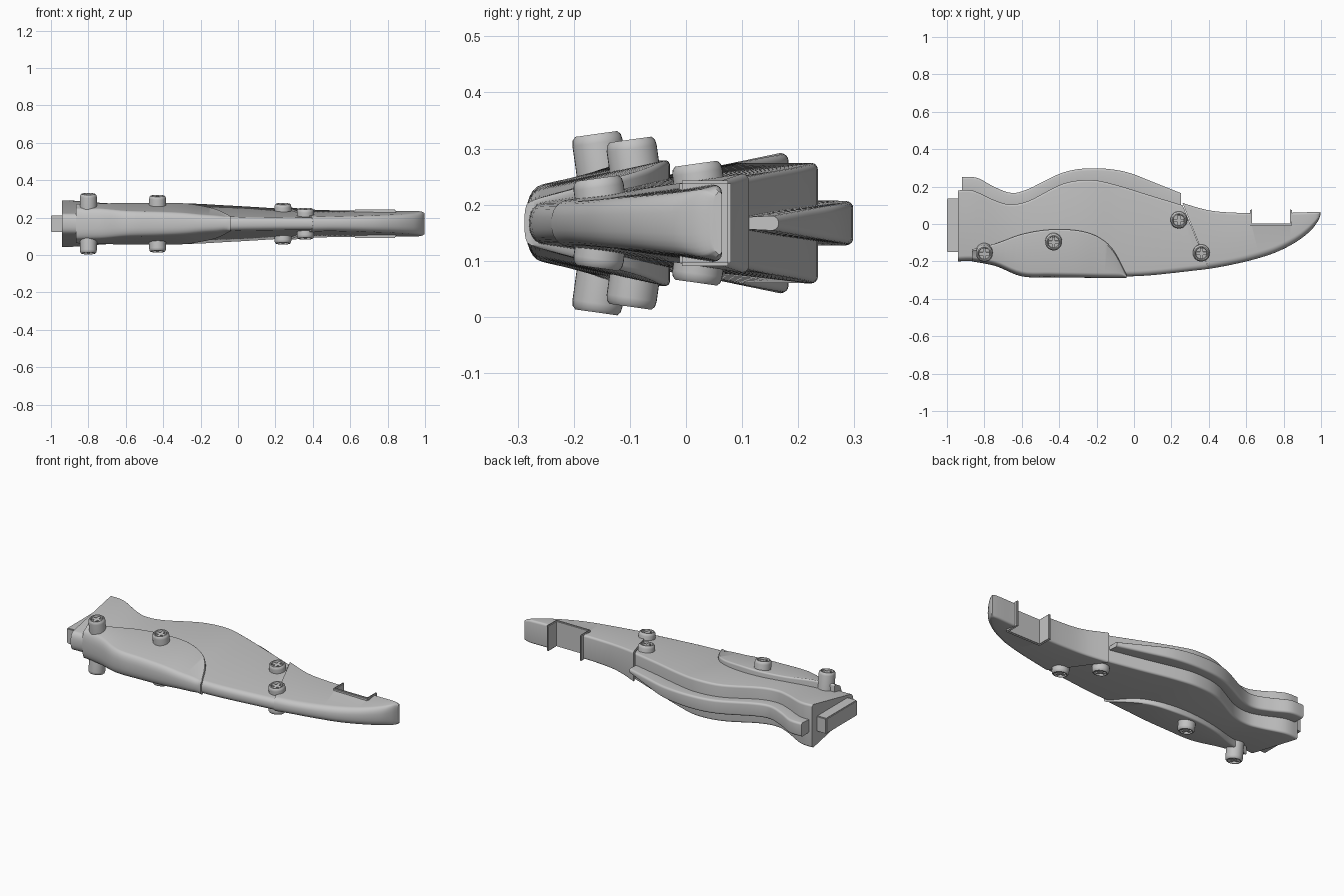
import bpy, bmesh, math
from mathutils import Matrix, Vector

MID = 0.167  # height of the mirror plane
cube = bpy.data.objects.get("Cube")
if cube:
    bpy.data.objects.remove(cube, do_unlink=True)

grey = bpy.data.materials.new("plain grey")
grey.use_nodes = True
color = (0.55, 0.55, 0.55, 1)
grey.diffuse_color = color
grey.node_tree.nodes["Principled BSDF"].inputs["Base Color"].default_value = color


def shade(obj):
    bpy.ops.object.select_all(action="DESELECT")
    obj.select_set(True)
    bpy.context.view_layer.objects.active = obj
    bpy.ops.object.shade_smooth_by_angle(angle=math.radians(32))


def finish(bm, name):
    bmesh.ops.recalc_face_normals(bm, faces=bm.faces)
    mesh = bpy.data.meshes.new(name)
    bm.to_mesh(mesh)
    bm.free()
    mesh.materials.append(grey)
    obj = bpy.data.objects.new(name, mesh)
    bpy.context.collection.objects.link(obj)
    shade(obj)
    return obj


def smooth_rows(rows, steps):
    """Catmull-Rom interpolation between the given stations."""
    out = []
    for i in range(len(rows) - 1):
        a, b, c, d = (rows[max(0, min(k, len(rows) - 1))] for k in range(i - 1, i + 3))
        for s in range(steps):
            t = s / steps
            out.append([q + t / 2 * (r - p + t * (2 * p - 5 * q + 4 * r - w
                        + t * (3 * (q - r) + w - p))) for p, q, r, w in zip(a, b, c, d)])
    return out + [list(rows[-1])]


def section(xf, yf, hf, xb, yb, hb, nose, corner):
    """Wedge-shaped ring: rounded at the front, small rounded corners at the back."""
    span = yb - yf
    nose, corner = min(nose, span * 0.4), min(corner, span * 0.3)
    half = []
    for k in range(7):
        a = math.pi / 2 * (k + 0.5) / 6.5
        half.append((yf + nose * (1 - math.sin(a)), hf * math.cos(a) ** 0.8 if k < 6 else 0))
    half.reverse()
    half.append((yf + nose, hf))
    for k in range(5):
        a = math.pi / 2 * k / 4
        half.append((yb - corner * (1 - math.sin(a)), hb - corner * (1 - math.cos(a))))
    ring = half + [(y, -h) for y, h in reversed(half[1:])]
    return [Vector((xf + (xb - xf) * (y - yf) / span, y, MID + h)) for y, h in ring]


def loft(name, rows, nose, corner, steps=5):
    bm = bmesh.new()
    rings = [[bm.verts.new(p) for p in section(*row, nose, corner)]
             for row in smooth_rows(rows, steps)]
    n = len(rings[0])
    for a, b in zip(rings, rings[1:]):
        for i in range(n):
            j = (i + 1) % n
            bm.faces.new((a[i], a[j], b[j], b[i]))
    bm.faces.new(rings[0])
    bm.faces.new(rings[-1])
    return finish(bm, name)


def straight(rows):
    """Stations whose front and back share one x."""
    return [(x, yf, hf, x, yb, hb) for x, yf, hf, yb, hb in rows]


def box(name, x, y, h, bevel=0.004):
    bm = bmesh.new()
    bmesh.ops.create_cube(bm, size=1)
    size = Vector((x[1] - x[0], y[1] - y[0], 2 * h))
    center = Vector((sum(x) / 2, sum(y) / 2, MID))
    bm.transform(Matrix.Translation(center) @ Matrix.Diagonal(size).to_4x4())
    if bevel:
        bmesh.ops.bevel(bm, geom=bm.edges[:], offset=bevel, segments=2, affect="EDGES")
    return finish(bm, name)


# Main handle body, flaring into a flat end
loft("handle_body", straight([
    (-.94, -.2, .055, .18, .125), (-.86, -.198, .055, .178, .122),
    (-.74, -.21, .055, .125, .112),
    (-.66, -.235, .055, .105, .108), (-.56, -.265, .055, .125, .107),
    (-.38, -.275, .055, .215, .107), (-.23, -.28, .05, .235, .107),
    (-.1, -.28, .04, .21, .1), (.08, -.275, .036, .155, .09)])
    + [(.4, -.24, .034, .26, .1, .078)], nose=.03, corner=.012)

# Peg on the flat end
box("end_peg", (-1, -.9), (-.15, .135), .045)

# Raised cover wrapped around the front of the handle
loft("grip_cover", straight([
    (-.865, -.2, .084, -.135, .104), (-.74, -.225, .082, -.105, .108),
    (-.6, -.28, .07, -.055, .111), (-.45, -.285, .066, -.03, .112),
    (-.3, -.287, .06, -.035, .11), (-.19, -.288, .05, -.07, .095),
    (-.11, -.288, .045, -.14, .075), (-.04, -.288, .036, -.27, .04)]),
    nose=.03, corner=.009)

# Wavy rail along the back
loft("back_rail", straight([
    (-.92, .16, .036, .25, .04), (-.84, .15, .036, .247, .04),
    (-.75, .1, .036, .2, .04), (-.66, .08, .036, .167, .04),
    (-.57, .09, .036, .185, .04), (-.38, .19, .034, .275, .04),
    (-.22, .2, .03, .298, .039), (-.05, .17, .025, .28, .034),
    (.1, .12, .018, .225, .024), (.25, .08, .01, .165, .013)]),
    nose=.01, corner=.012)

# Pointed front section with a notch cut in its back edge
blade = loft("tip_section", [
    (.4, -.24, .042, .26, .112, .088), (.5, -.222, .04, .4, .073, .075),
    (.62, -.195, .042, .55, .06, .071), (.75, -.155, .046, .7, .06, .07),
    (.86, -.1, .05, .84, .06, .069), (.94, -.04, .056, .93, .063, .068),
    (.98, .01, .06, .975, .064, .066), (.996, .045, .05, .998, .064, .056)],
    nose=.035, corner=.012)
cutter = box("notch_cutter", (.63, .835), (0, .2), .2, bevel=0)
cut = blade.modifiers.new("notch", "BOOLEAN")
cut.object = cutter
cut.operation = "DIFFERENCE"
cut.solver = "EXACT"
shade(blade)
bpy.ops.object.modifier_apply(modifier=cut.name)
bpy.data.objects.remove(cutter, do_unlink=True)
shade(blade)

# Thin U-shaped liner in the notch
box("liner_floor", (.62, .845), (-.012, .002), .076, bevel=.005)
for side, x in (("inner", .62), ("outer", .833)):
    box("liner_wall_" + side, (x, x + .012), (-.012, .08), .076, bevel=.005)


def bolt(name, x, y, top, tilt, up):
    """Round bolt head with a dished top and a raised cross."""
    radius, sides, length = .045, 32, .12
    profile = [(0, -length), (radius, -length), (radius, -.016), (radius * .96, -.006),
               (radius * .84, 0), (radius * .72, 0), (radius * .66, -.014), (0, -.014)]
    bm = bmesh.new()
    verts = [bm.verts.new((r, 0, z)) for r, z in profile]
    edges = [bm.edges.new(pair) for pair in zip(verts, verts[1:])]
    bmesh.ops.spin(bm, geom=verts + edges, axis=(0, 0, 1), cent=(0, 0, 0),
                   angle=math.tau, steps=sides)
    bmesh.ops.remove_doubles(bm, verts=bm.verts[:], dist=1e-5)
    for turn in (0, math.pi / 2):
        bmesh.ops.create_cube(bm, size=1, matrix=Matrix.Rotation(turn, 4, "Z")
                              @ Matrix.Translation((0, 0, -.012))
                              @ Matrix.Diagonal((radius * 1.25, .016, .014, 1)))
    # Shorten the hidden shank so opposite heads do not cross
    for v in bm.verts:
        v.co.z = max(v.co.z, -top * .8)
    bm.transform(Matrix.Translation((x, y, MID)) @ Matrix.Diagonal((1, 1, up, 1))
                 @ Matrix.Translation((0, 0, top)) @ Matrix.Rotation(tilt, 4, "X"))
    finish(bm, name)


# Four bolts on each face
for i, (x, y, top) in enumerate([(-.8, -.16, .159), (-.43, -.099, .149),
                                 (.24, .018, .106), (.36, -.158, .08)]):
    for side, up in (("upper", 1), ("lower", -1)):
        bolt(f"bolt_{side}_{i + 1}", x, y, top, math.radians(8), up)
